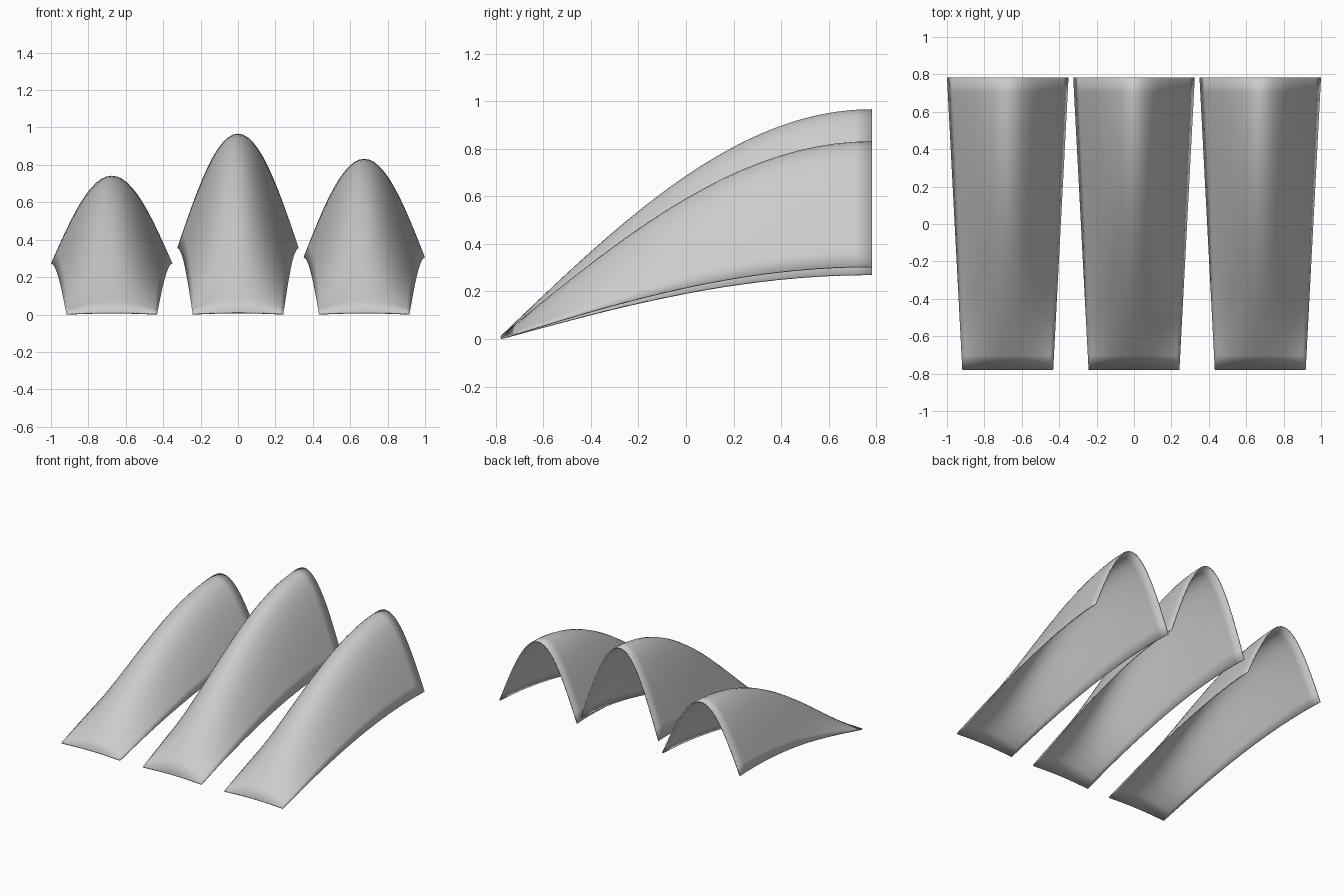
import bpy, bmesh, math

if "Cube" in bpy.data.objects:
    bpy.data.objects.remove(bpy.data.objects["Cube"])

ROWS, COLS = 20, 24
Y_FRONT, Y_BACK = -0.78, 0.783
HALF_FRONT, HALF_BACK = 0.243, 0.325


def vault_shell(name, cx, crown, eave):
    """Thin vault rising from a flat front lip to a tall open arch at the back."""
    bm = bmesh.new()
    grid = []
    for i in range(ROWS + 1):
        t = i / ROWS
        rise = math.sin(t * math.pi / 2)
        half = HALF_FRONT + (HALF_BACK - HALF_FRONT) * t
        row = []
        for j in range(COLS + 1):
            u = 2 * j / COLS - 1
            arch = math.cos(u * math.pi / 2)
            z = 0.007 + 0.005 * arch * (1 - t) + rise * (eave + (crown - eave) * arch - 0.007)
            row.append(bm.verts.new((cx + u * half, Y_FRONT + (Y_BACK - Y_FRONT) * t, z)))
        grid.append(row)
    for a, b in zip(grid, grid[1:]):
        for j in range(COLS):
            bm.faces.new((a[j], a[j + 1], b[j + 1], b[j]))
    mesh = bpy.data.meshes.new(name)
    bm.to_mesh(mesh)
    bm.free()
    mesh.shade_smooth()
    obj = bpy.data.objects.new(name, mesh)
    bpy.context.collection.objects.link(obj)
    # Thin sheet thickness, grown inward
    solid = obj.modifiers.new("thickness", 'SOLIDIFY')
    solid.thickness = 0.008
    solid.offset = -1


# Three shells side by side, the middle one tallest
vault_shell("left_roof_shell", -0.675, 0.742, 0.272)
vault_shell("middle_roof_shell", 0.0, 0.967, 0.355)
vault_shell("right_roof_shell", 0.675, 0.832, 0.305)
